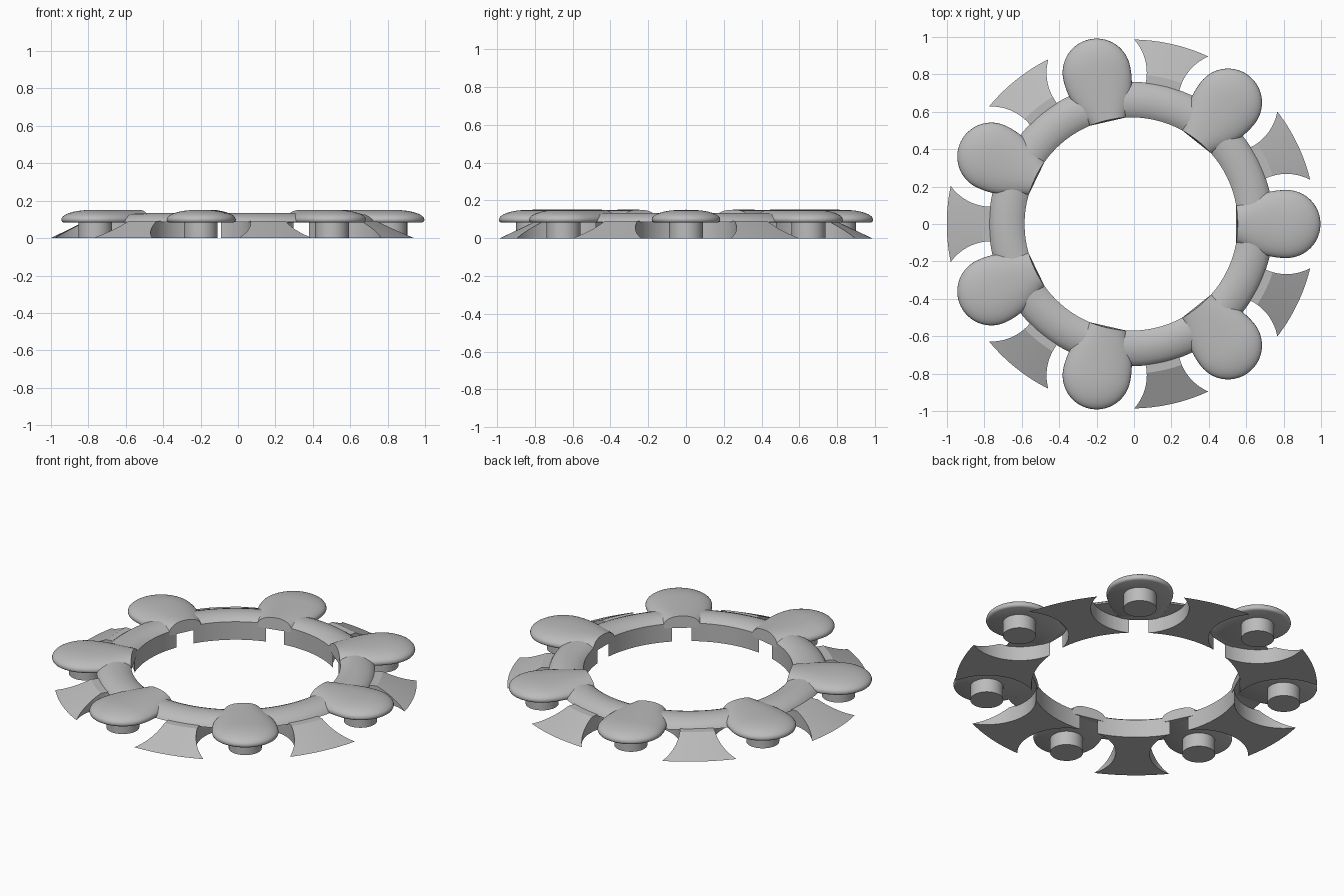
import bpy, bmesh, math

if "Cube" in bpy.data.objects:
    bpy.data.objects.remove(bpy.data.objects["Cube"])

CX = -0.015          # ring centre, so the odd-numbered layout is centred in x
N = 7                # lobes around the ring
R_IN, R_OUT = 0.57, 0.986
R_LOBE, LOBE_W = 0.83, 0.182

mat = bpy.data.materials.new("plain grey")
mat.diffuse_color = (0.5, 0.5, 0.5, 1)
mat.use_nodes = True
mat.node_tree.nodes["Principled BSDF"].inputs["Base Color"].default_value = mat.diffuse_color


def finish(name, bm, angle=30):
    bmesh.ops.remove_doubles(bm, verts=bm.verts, dist=1e-5)
    bmesh.ops.recalc_face_normals(bm, faces=bm.faces)
    me = bpy.data.meshes.new(name)
    bm.to_mesh(me)
    bm.free()
    me.materials.append(mat)
    ob = bpy.data.objects.new(name, me)
    bpy.context.collection.objects.link(ob)
    select(ob)
    bpy.ops.object.shade_smooth_by_angle(angle=math.radians(angle))
    return ob


def select(ob):
    bpy.ops.object.select_all(action='DESELECT')
    ob.select_set(True)
    bpy.context.view_layer.objects.active = ob


def lathe(name, profile, steps=168):
    """Closed (r, z) profile turned around the ring axis."""
    bm = bmesh.new()
    rings = []
    for i in range(steps):
        a = 2 * math.pi * i / steps
        rings.append([bm.verts.new((CX + r * math.cos(a), r * math.sin(a), z))
                      for r, z in profile])
    k = len(profile)
    for i in range(steps):
        p, q = rings[i], rings[(i + 1) % steps]
        for j in range(k):
            bm.faces.new((p[j], q[j], q[(j + 1) % k], p[(j + 1) % k]))
    return finish(name, bm)


def cylinder(name, radius, z0, z1, angle, segs):
    c = (CX + R_LOBE * math.cos(angle), R_LOBE * math.sin(angle))
    bm = bmesh.new()
    lo, hi = [[bm.verts.new((c[0] + radius * math.cos(2 * math.pi * i / segs),
                             c[1] + radius * math.sin(2 * math.pi * i / segs), z))
               for i in range(segs)] for z in (z0, z1)]
    bm.faces.new(lo[::-1])
    bm.faces.new(hi)
    for i in range(segs):
        j = (i + 1) % segs
        bm.faces.new((lo[i], lo[j], hi[j], hi[i]))
    return finish(name, bm)


def lobe(name, angle):
    """Keyhole-shaped domed cap reaching from the inner wall to a round end."""
    # half outline: widening neck, then a half circle; each point has a spine point
    neck, arc = 12, 36
    half = []
    for i in range(neck):
        t = i / neck
        half.append((R_IN + (R_LOBE - R_IN) * t, 0.10 + (LOBE_W - 0.10) * math.sin(t * math.pi / 2)))
    outline = [(u, -w, u) for u, w in half]
    for i in range(arc + 1):
        a = -math.pi / 2 + math.pi * i / arc
        outline.append((R_LOBE + LOBE_W * math.cos(a), LOBE_W * math.sin(a), R_LOBE))
    outline += [(u, w, u) for u, w in reversed(half)]

    # (fraction from spine, height): underside edge, rounded rim, then the dome
    layers = [(0.93, 0.083), (0.98, 0.088), (1.0, 0.097)]
    for d in (0.985, 0.96, 0.92, 0.86, 0.78, 0.66, 0.5, 0.33, 0.16, 0.0):
        layers.append((d, 0.098 + 0.053 * math.sqrt(1 - d ** 2.4)))

    ca, sa = math.cos(angle), math.sin(angle)
    bm = bmesh.new()
    loops = []
    for d, z in layers:
        loop = []
        for u, v, s in outline:
            x, y = s + (u - s) * d, v * d
            fade = max(0.0, (R_LOBE - s) / (R_LOBE - R_IN))
            x -= fade * (R_IN - math.sqrt(R_IN ** 2 - y * y))   # follow the inner wall
            loop.append(bm.verts.new((CX + x * ca - y * sa, x * sa + y * ca, z)))
        loops.append(loop)
    n = len(outline)
    for a, b in zip(loops, loops[1:]):
        for i in range(n - 1):
            bm.faces.new((a[i], a[i + 1], b[i + 1], b[i]))
    # flat inner end and flat underside
    bm.faces.new([l[0] for l in loops] + [l[-1] for l in reversed(loops[:-1])])
    for i in range(n // 2):
        if i + 1 < n - 2 - i:
            bm.faces.new((loops[0][i], loops[0][i + 1], loops[0][n - 2 - i], loops[0][n - 1 - i]))
        elif i + 1 == n - 2 - i:
            bm.faces.new((loops[0][i], loops[0][i + 1], loops[0][n - 1 - i]))
    return finish(name, bm, 40)


# Sloping base, notched around every lobe
base = lathe("flared_base", [(R_IN, 0), (R_OUT, 0), (0.80, 0.091), (R_IN, 0.091)])
for i in range(N):
    a = 2 * math.pi * i / N
    cutter = cylinder("notch_cutter", 0.268, -0.1, 0.3, a, 96)
    cutter.hide_render = True
    mod = base.modifiers.new("notch", 'BOOLEAN')
    mod.operation, mod.solver, mod.object = 'DIFFERENCE', 'EXACT', cutter
    select(base)
    bpy.ops.object.modifier_apply(modifier=mod.name)
    bpy.data.objects.remove(cutter)
select(base)
bpy.ops.object.shade_smooth_by_angle(angle=math.radians(20))

# Rounded band on top of the base
lathe("rounded_ring", [(R_IN, 0.086), (R_IN, 0.108), (0.585, 0.119), (0.61, 0.129),
                       (0.64, 0.134), (0.67, 0.134), (0.70, 0.128), (0.73, 0.116),
                       (0.75, 0.102), (0.76, 0.086)])

# Lobes and the posts beneath them
for i in range(N):
    a = 2 * math.pi * i / N
    lobe(f"lobe_{i + 1}", a)
    cylinder(f"post_{i + 1}", 0.09, 0, 0.09, a, 40)
